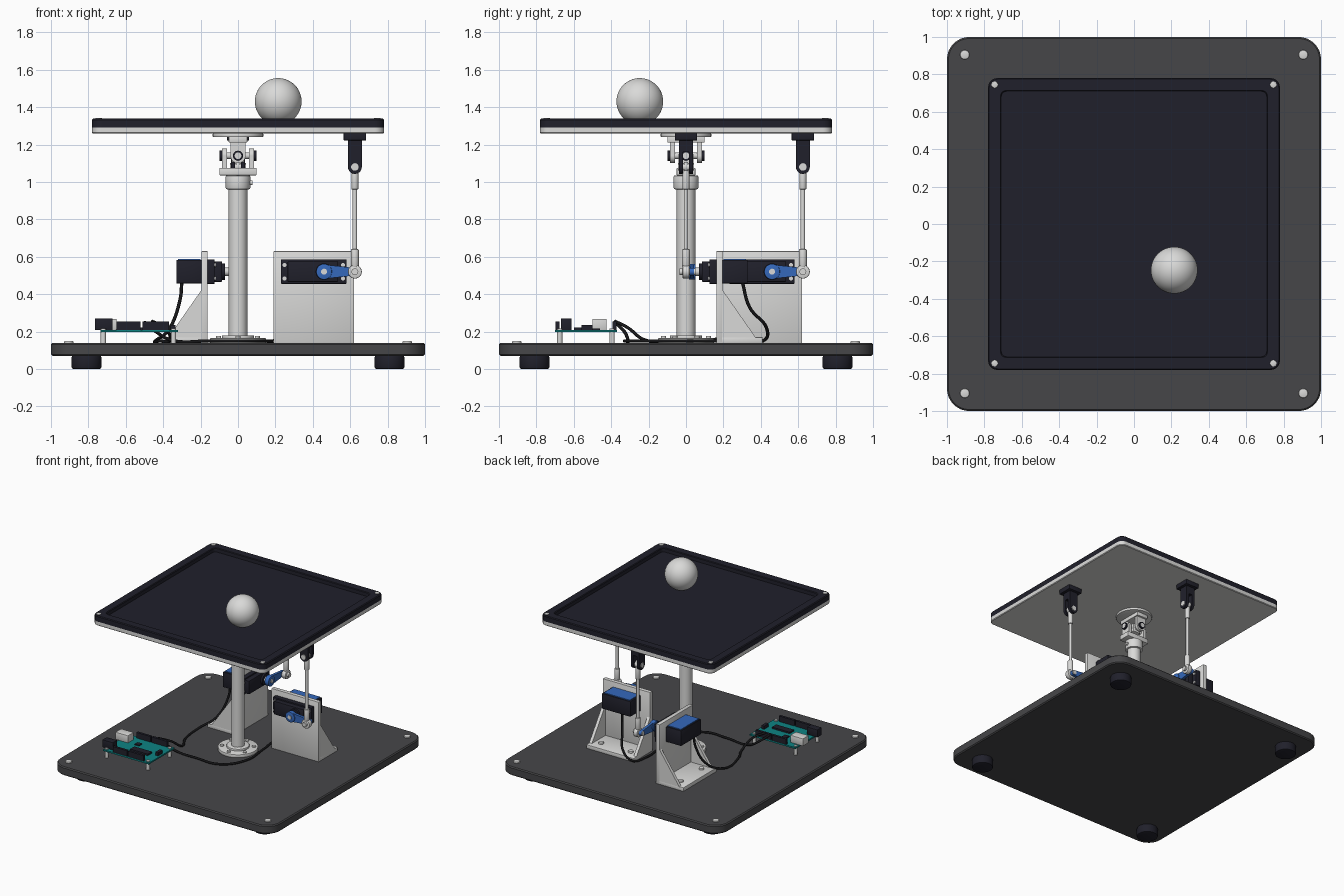
import bpy, bmesh, math
from mathutils import Matrix, Vector

if "Cube" in bpy.data.objects:
    bpy.data.objects.remove(bpy.data.objects["Cube"])


def material(name, rgb):
    m = bpy.data.materials.new(name)
    m.diffuse_color = (*rgb, 1)
    m.use_nodes = True
    m.node_tree.nodes["Principled BSDF"].inputs["Base Color"].default_value = m.diffuse_color
    return m


WHITE = material("white plastic", (0.70, 0.70, 0.69))
DARK = material("dark navy", (0.0145, 0.0145, 0.024))
GREY = material("base grey", (0.062, 0.062, 0.066))
BLUE = material("servo blue", (0.035, 0.14, 0.50))
TEAL = material("board teal", (0.004, 0.23, 0.23))
BLACK = material("cable black", (0.008, 0.008, 0.009))

ROT = Matrix.Identity(4)   # current assembly rotation


def finish(name, bm, mat):
    bmesh.ops.recalc_face_normals(bm, faces=bm.faces)
    me = bpy.data.meshes.new(name)
    bm.transform(ROT)
    bm.to_mesh(me)
    bm.free()
    me.materials.append(mat)
    for p in me.polygons:
        p.use_smooth = True
    me.set_sharp_from_angle(angle=math.radians(35))
    ob = bpy.data.objects.new(name, me)
    bpy.context.collection.objects.link(ob)
    return ob


def box(name, x, y, z, mat, bevel=0.0):
    bm = bmesh.new()
    bmesh.ops.create_cube(bm, size=1)
    for v in bm.verts:
        v.co = [(a[0] + a[1]) / 2 + c * (a[1] - a[0]) for a, c in zip((x, y, z), v.co)]
    if bevel:
        bmesh.ops.bevel(bm, geom=bm.edges[:], offset=bevel, segments=2, profile=0.5, affect='EDGES')
    return finish(name, bm, mat)


def cyl(name, a, b, r, mat, bevel=0.0, n=32):
    a, b = Vector(a), Vector(b)
    bm = bmesh.new()
    bmesh.ops.create_cone(bm, cap_ends=True, segments=n, radius1=r, radius2=r, depth=(b - a).length)
    if bevel:
        rims = [e for e in bm.edges if abs(e.verts[0].co.z - e.verts[1].co.z) < 1e-5]
        bmesh.ops.bevel(bm, geom=rims, offset=bevel, segments=2, profile=0.5, affect='EDGES')
    q = Vector((0, 0, 1)).rotation_difference(b - a).to_matrix().to_4x4()
    bm.transform(Matrix.Translation((a + b) / 2) @ q)
    return finish(name, bm, mat)


def ball(name, c, r, mat, n=32):
    bm = bmesh.new()
    bmesh.ops.create_uvsphere(bm, u_segments=n, v_segments=n // 2, radius=r)
    bm.transform(Matrix.Translation(c))
    return finish(name, bm, mat)


def prism(name, outline, axis, lo, hi, mat):
    """Extrude a 2D outline along axis 0, 1 or 2."""
    bm = bmesh.new()

    def point(p, w):
        c = list(p)
        c.insert(axis, w)
        return bm.verts.new(c)
    f = [point(p, lo) for p in outline]
    g = [point(p, hi) for p in outline]
    bm.faces.new(f)
    bm.faces.new(g[::-1])
    for i in range(len(f)):
        j = (i + 1) % len(f)
        bm.faces.new((f[i], f[j], g[j], g[i]))
    return finish(name, bm, mat)


def square_loft(name, loops, mat, n=8):
    """Rounded squares (half size, corner radius, height) joined in order."""
    bm = bmesh.new()
    rings = []
    for h, r, z in loops:
        ring = []
        for k in range(4):
            mid = math.pi * (k / 2 + 0.25)
            cx, cy = (math.copysign(h - r, t(mid)) for t in (math.cos, math.sin))
            for i in range(n + 1):
                a = math.pi / 2 * (k + i / n)
                ring.append(bm.verts.new((cx + r * math.cos(a), cy + r * math.sin(a), z)))
        rings.append(ring)
    bm.faces.new(rings[0][::-1])
    bm.faces.new(rings[-1])
    for a, b in zip(rings, rings[1:]):
        for i in range(len(a)):
            j = (i + 1) % len(a)
            bm.faces.new((a[i], a[j], b[j], b[i]))
    return finish(name, bm, mat)


def capsule(c1, r1, c2, r2, n=14):
    """Outline of two circles joined by tangents, the second one to +x."""
    pts = [(c1[0] + r1 * math.cos(a), c1[1] + r1 * math.sin(a))
           for a in (math.pi / 2 + math.pi * i / n for i in range(n + 1))]
    return pts + [(c2[0] + r2 * math.cos(a), c2[1] + r2 * math.sin(a))
                  for a in (-math.pi / 2 + math.pi * i / n for i in range(n + 1))]


def cable(name, pts):
    cu = bpy.data.curves.new(name, 'CURVE')
    cu.dimensions = '3D'
    cu.bevel_depth, cu.bevel_resolution, cu.resolution_u = 0.009, 2, 8
    cu.use_fill_caps = True
    sp = cu.splines.new('BEZIER')
    sp.bezier_points.add(len(pts) - 1)
    for b, p in zip(sp.bezier_points, pts):
        b.co = p
        b.handle_left_type = b.handle_right_type = 'AUTO'
    cu.materials.append(BLACK)
    bpy.context.collection.objects.link(bpy.data.objects.new(name, cu))


CORNERS = [(sx, sy) for sx in (-1, 1) for sy in (-1, 1)]

# Base plate, feet and corner bolts
square_loft("base_plate", [(0.992, 0.112, 0.07), (1, 0.12, 0.078), (1, 0.12, 0.132), (0.992, 0.112, 0.14)], GREY)
for sx, sy in CORNERS:
    cyl("foot", (sx * .81, sy * .81, 0), (sx * .81, sy * .81, .072), .08, DARK, .01)
    cyl("base_bolt", (sx * .905, sy * .905, .135), (sx * .905, sy * .905, .15), .025, WHITE, .005)
    cyl("tray_screw", (sx * .745, sy * .745, 1.33), (sx * .745, sy * .745, 1.343), .018, WHITE, .003)

# Tilting tray with its recessed surface, and the ball
square_loft("tray_support", [(.775, .045, 1.258), (.78, .05, 1.263), (.78, .05, 1.292)], WHITE)
square_loft("tray_surface", [(.78, .05, 1.292), (.78, .05, 1.332), (.774, .044, 1.338),
                             (.715, .035, 1.338), (.71, .03, 1.333), (.71, .03, 1.305)], DARK)
ball("ball", (.215, -.247, 1.43), .125, WHITE, 48)

# Column
cyl("column_flange", (0, 0, .138), (0, 0, .165), .15, WHITE, .004, 48)
cyl("column_hub", (0, 0, .16), (0, 0, .18), .085, WHITE, .004)
cyl("column", (0, 0, .16), (0, 0, .98), .05, WHITE)
cyl("column_collar", (0, 0, .96), (0, 0, 1.035), .066, WHITE, .008)
cyl("collar_screw", (.05, 0, .995), (.077, 0, .995), .012, WHITE)
for k in range(6):
    a = math.radians(30 + 60 * k)
    x, y = .12 * math.cos(a), .12 * math.sin(a)
    cyl("flange_bolt", (x, y, .16), (x, y, .176), .014, WHITE, .003, 16)

# Universal joint: lower yoke along x, upper yoke along y, cross between
box("lower_yoke_base", (-.1, .1), (-.05, .05), (1.035, 1.075), WHITE, .004)
box("upper_yoke_base", (-.05, .05), (-.1, .1), (1.21, 1.243), WHITE, .004)
cyl("joint_top_disc", (0, 0, 1.24), (0, 0, 1.259), .135, WHITE, .003, 48)
box("joint_cross", (-.035, .035), (-.035, .035), (1.105, 1.175), WHITE, .006)
for axis, lo, hi, label in ((0, 1.07, 1.14, "lower"), (1, 1.14, 1.215, "upper")):
    for s in (-1, 1):
        def at(w):
            return (s * w, 0, 1.14) if axis == 0 else (0, s * w, 1.14)
        span, side = sorted((s * .06, s * .085)), (-.04, .04)
        box(label + "_yoke_arm", *((span, side) if axis == 0 else (side, span)), (lo, hi), WHITE)
        cyl(label + "_yoke_eye", at(.06), at(.085), .04, WHITE)
        cyl(label + "_yoke_bearing", at(.085), at(.098), .027, DARK)
        cyl(label + "_yoke_pin", at(.03), at(.1), .018, WHITE)

# Two identical servo drives a quarter turn apart
for k in range(2):
    ROT = Matrix.Rotation(k * math.pi / 2, 4, 'Z')
    # Bracket
    box("bracket_plate", (.19, .62), (.162, .195), (.14, .63), WHITE, .003)
    box("bracket_foot", (.19, .62), (.162, .41), (.138, .17), WHITE, .003)
    for x in (.19, .595):
        prism("bracket_gusset", [(.19, .165), (.375, .165), (.19, .43)], 0, x, x + .025, WHITE)
    for x in (.27, .54):
        cyl("bracket_bolt", (x, .33, .165), (x, .33, .184), .02, WHITE, .004)
    # Servo
    box("servo_flange", (.23, .58), (.125, .164), (.455, .585), DARK, .003)
    box("servo_front", (.265, .535), (.085, .13), (.465, .575), DARK, .005)
    box("servo_body", (.275, .535), (.19, .33), (.457, .583), DARK, .005)
    box("servo_label", (.288, .522), (.2, .32), (.578, .589), BLUE)
    for x in (.249, .561):
        for z in (.484, .556):
            cyl("servo_screw", (x, .118, z), (x, .13, z), .011, WHITE, 0, 16)
    cyl("servo_boss", (.46, .07, .52), (.46, .09, .52), .045, DARK)
    cyl("servo_shaft", (.46, .035, .52), (.46, .08, .52), .022, WHITE)
    # Horn
    prism("servo_horn", capsule((.46, .52), .038, (.625, .52), .02), 1, .022, .044, BLUE)
    cyl("horn_hub", (.46, .016, .52), (.46, .052, .52), .042, BLUE, .003)
    cyl("horn_screw", (.46, .01, .52), (.46, .02, .52), .016, WHITE)
    # Push rod with an eye at each end
    cyl("lower_rod_eye", (.625, -.018, .52), (.625, .018, .52), .037, WHITE, .005)
    cyl("lower_rod_pin", (.625, -.034, .52), (.625, .05, .52), .018, WHITE)
    cyl("lower_rod_end", (.625, 0, .545), (.625, 0, .64), .021, WHITE, .004)
    cyl("push_rod", (.625, 0, .62), (.625, 0, .99), .012, WHITE)
    cyl("upper_rod_end", (.625, 0, .96), (.625, 0, 1.07), .019, WHITE, .004)
    cyl("upper_rod_eye", (.625, -.012, 1.08), (.625, .012, 1.08), .027, WHITE)
    cyl("upper_rod_pin", (.625, -.044, 1.08), (.625, .044, 1.08), .02, WHITE)
    # Clevis under the tray
    box("clevis_plate", (.565, .685), (-.06, .06), (1.222, 1.26), DARK, .003)
    box("clevis_block", (.588, .662), (-.038, .038), (1.16, 1.225), DARK)
    for s in (-1, 1):
        ys = sorted((s * .016, s * .038))
        box("clevis_arm", (.588, .662), ys, (1.08, 1.165), DARK)
        cyl("clevis_arm_tip", (.625, ys[0], 1.08), (.625, ys[1], 1.08), .037, DARK)
ROT = Matrix.Identity(4)

# Controller board
box("circuit_board", (-.735, -.32), (-.7, -.37), (.197, .209), TEAL)
for x in (-.72, -.345):
    for y in (-.675, -.395):
        cyl("board_standoff", (x, y, .138), (x, y, .2), .014, WHITE)
        cyl("board_screw", (x, y, .205), (x, y, .216), .014, WHITE, 0, 16)
box("power_jack", (-.765, -.67), (-.668, -.612), (.207, .27), DARK, .003)
box("usb_port", (-.765, -.65), (-.5, -.425), (.207, .268), WHITE, .003)
for y in (-.697, -.392):
    box("pin_header_left", (-.65, -.52), (y, y + .02), (.207, .255), DARK)
    box("pin_header_right", (-.51, -.37), (y, y + .02), (.207, .255), DARK)
box("main_chip", (-.56, -.4), (-.6, -.545), (.207, .222), DARK)
box("small_chip", (-.59, -.55), (-.5, -.46), (.207, .217), DARK)
box("side_header", (-.36, -.335), (-.56, -.5), (.207, .235), DARK)

# Cables from the board to each servo
cable("servo_cable_left", [(-.3, .33, .47), (-.31, .32, .37), (-.37, .25, .21), (-.44, .13, .152),
                           (-.42, -.08, .15), (-.36, -.22, .155), (-.39, -.31, .22), (-.46, -.38, .255)])
cable("servo_cable_right", [(-.5, -.38, .25), (-.44, -.33, .2), (-.36, -.31, .155), (-.15, -.32, .15),
                            (.05, -.31, .15), (.17, -.15, .15), (.165, .1, .15), (.15, .3, .15),
                            (.2, .42, .155), (.27, .43, .22), (.34, .34, .33), (.37, .3, .47)])
